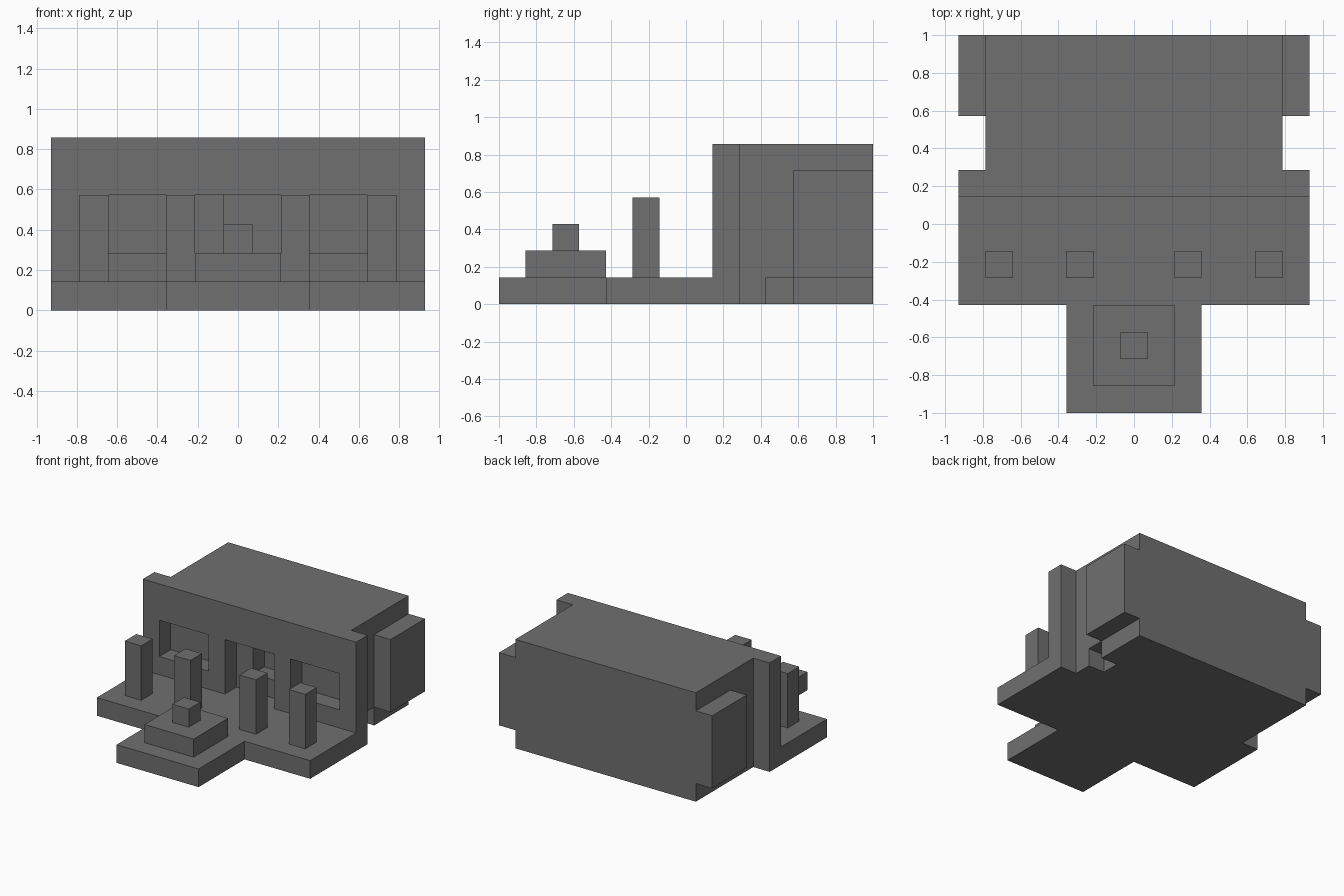
import bpy

U = 1 / 7  # one building block

if "Cube" in bpy.data.objects:
    bpy.data.objects.remove(bpy.data.objects["Cube"], do_unlink=True)

stone = bpy.data.materials.new("stone_grey")
stone.use_nodes = True
GREY = (0.16, 0.16, 0.16, 1)
stone.diffuse_color = GREY
stone.node_tree.nodes["Principled BSDF"].inputs["Base Color"].default_value = GREY


def block(name, x, y, z):
    """Box between (low, high) block counts on each axis."""
    bpy.ops.mesh.primitive_cube_add(size=1)
    ob = bpy.context.object
    ob.name = name
    spans = (x, y, z)
    for v in ob.data.vertices:
        v.co = [(s[1] if c > 0 else s[0]) * U for c, s in zip(v.co, spans)]
    ob.data.materials.append(stone)
    return ob


def cut(target, x, y, z):
    """Carve a box-shaped opening out of a part."""
    cutter = block("cutter", x, y, z)
    cutter.hide_render = True
    mod = target.modifiers.new("opening", "BOOLEAN")
    mod.operation = "DIFFERENCE"
    mod.solver = "EXACT"
    mod.object = cutter
    bpy.context.view_layer.objects.active = target
    bpy.ops.object.modifier_apply(modifier=mod.name)
    bpy.data.objects.remove(cutter, do_unlink=True)


# Terrace and forecourt
block("terrace", (-6.5, 6.5), (-3, 1), (0, 1))
block("forecourt", (-2.5, 2.5), (-7, -3), (0, 1))

# Stepped monument
block("monument_base", (-1.5, 1.5), (-6, -3), (1, 2))
block("monument_top", (-0.5, 0.5), (-5, -4), (2, 3))

# Columns
for side, s in (("left", 1), ("right", -1)):
    for place, cx in (("inner", 2), ("outer", 5)):
        block(f"{side}_{place}_column", (s * cx - 0.5, s * cx + 0.5), (-2, -1), (1, 4))

# Front wall with door and windows
wall = block("front_wall", (-6.5, 6.5), (1, 2), (0, 6))
cut(wall, (-1.5, 1.5), (0.5, 2.5), (1, 4))
for x in ((-5.5, -2.5), (2.5, 5.5)):
    cut(wall, x, (0.5, 2.5), (2, 4))

# Main hall with an alcove behind the door and a low side notch
hall = block("main_hall", (-5.5, 5.5), (2, 7), (0, 6))
cut(hall, (-0.5, 1.5), (1.5, 3), (2, 4))
cut(hall, (4.5, 6), (3, 4), (-0.5, 1))

# Side wings
block("left_wing", (5.5, 6.5), (4, 7), (1, 5))
block("right_wing", (-6.5, -5.5), (4, 7), (1, 5))
